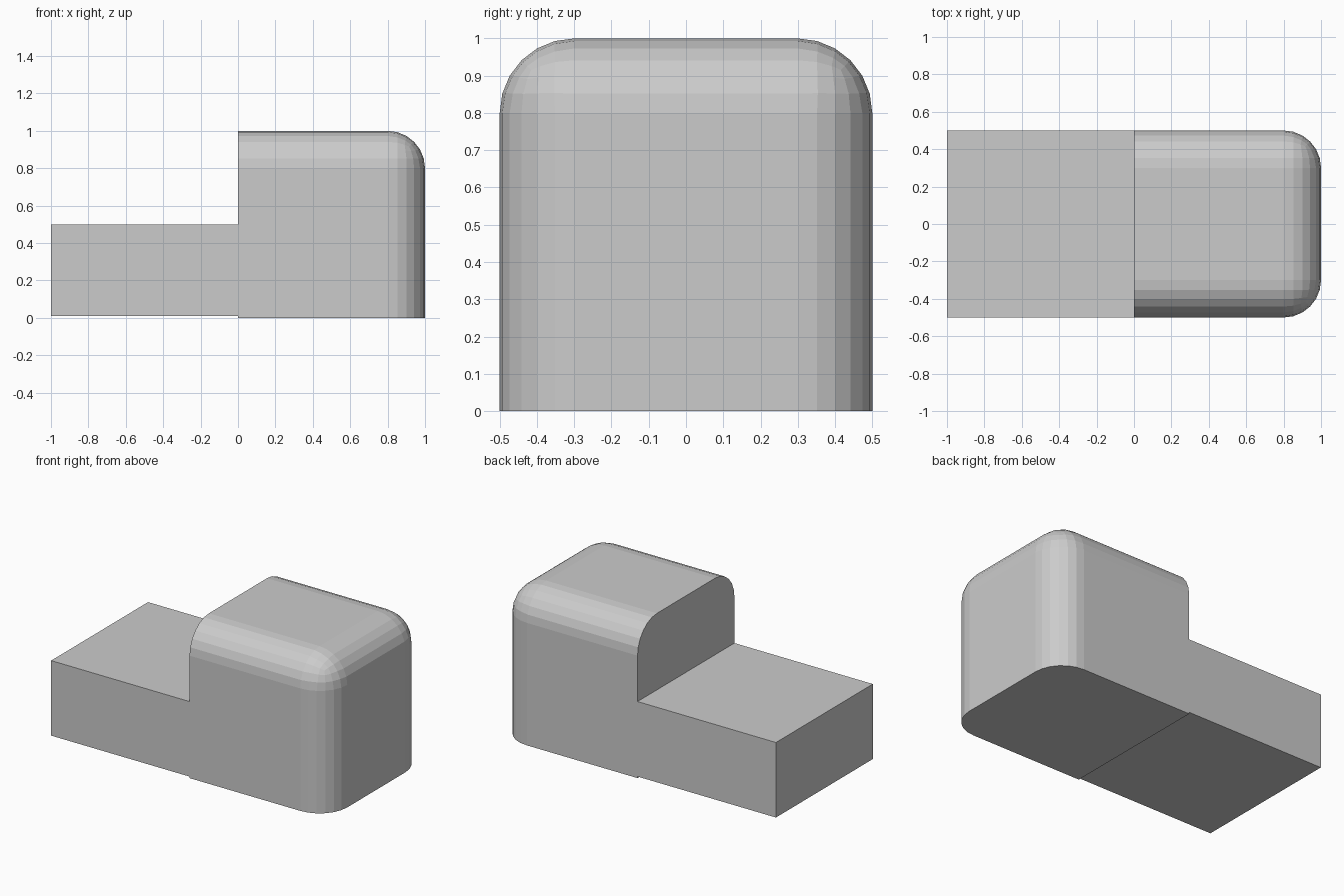
import bpy
import bmesh
from mathutils import Matrix, Vector

if "Cube" in bpy.data.objects:
    bpy.data.objects.remove(bpy.data.objects["Cube"])


def block(name, low, high, pick_edge=None, radius=0.2, segments=6):
    """Box between two corners, with the picked edges rounded."""
    low, high = Vector(low), Vector(high)
    bm = bmesh.new()
    bmesh.ops.create_cube(
        bm, size=1,
        matrix=Matrix.Translation((low + high) / 2) @ Matrix.Diagonal((*(high - low), 1)))
    if pick_edge:
        edges = [e for e in bm.edges if pick_edge(e)]
        bmesh.ops.bevel(bm, geom=edges, offset=radius, offset_type='OFFSET',
                        segments=segments, profile=0.5, affect='EDGES',
                        clamp_overlap=True)
    mesh = bpy.data.meshes.new(name)
    bm.to_mesh(mesh)
    bm.free()
    obj = bpy.data.objects.new(name, mesh)
    bpy.context.collection.objects.link(obj)
    return obj


def rounded(edge):
    """Edges that touch neither the flat inner face nor the base as a border."""
    a, b = (v.co for v in edge.verts)
    on_inner_face = max(a.x, b.x) < 0.01
    on_base = max(a.z, b.z) < 0.01
    return not (on_inner_face or on_base)


# Tall block with rounded top and outer corners
block("rounded_block", (0, -0.5, 0), (1, 0.5, 1), rounded)

# Low plain block, its base slightly raised
block("low_block", (-1, -0.5, 0.01), (0, 0.5, 0.5))
